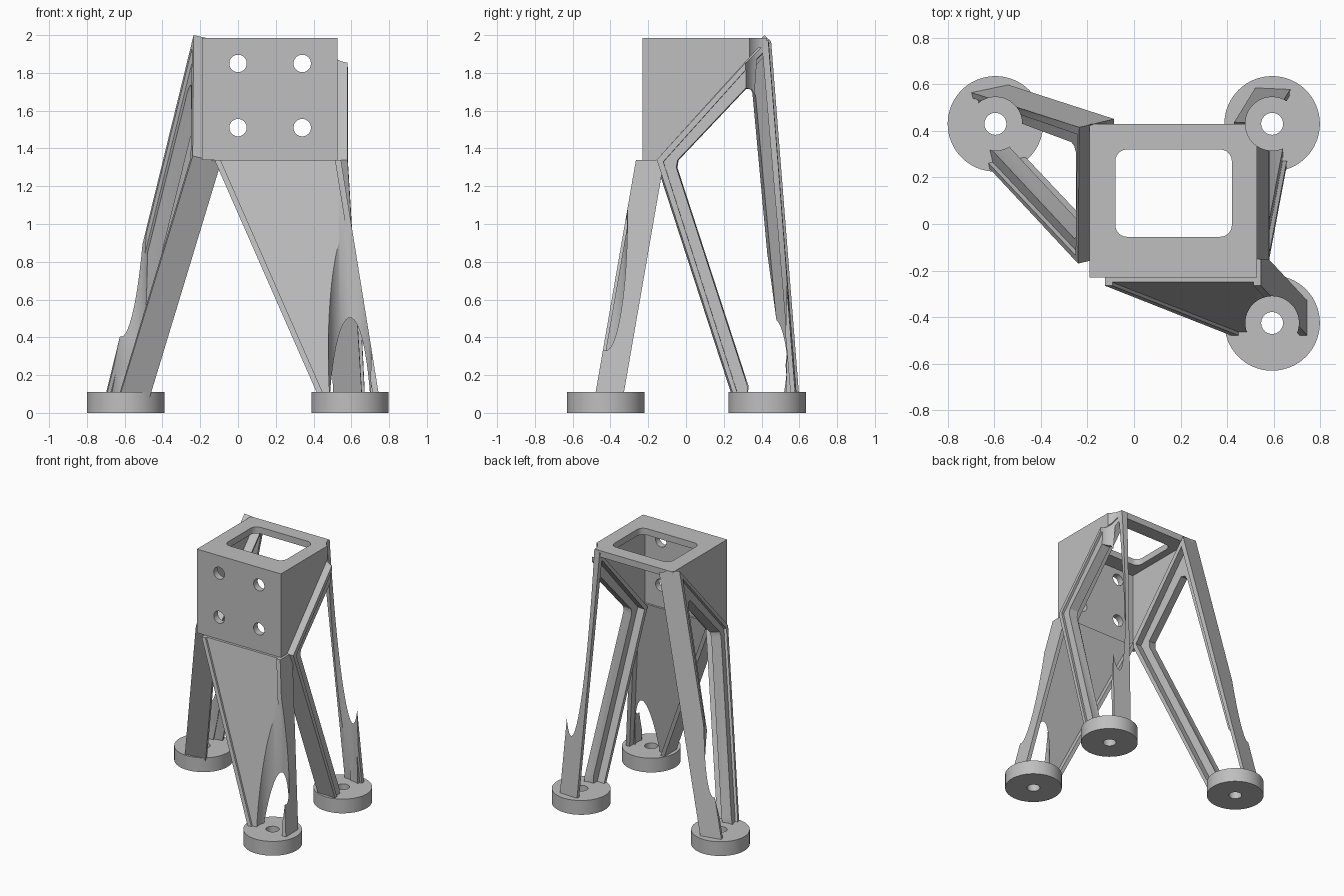
import bpy, bmesh, math
from mathutils import Vector, Matrix

if "Cube" in bpy.data.objects:
    bpy.data.objects.remove(bpy.data.objects["Cube"])

grey = bpy.data.materials.new("plain grey")
grey.use_nodes = True
grey.diffuse_color = (0.52, 0.52, 0.52, 1)
grey.node_tree.nodes["Principled BSDF"].inputs["Base Color"].default_value = grey.diffuse_color


def finish(name, bm):
    bmesh.ops.recalc_face_normals(bm, faces=bm.faces)
    mesh = bpy.data.meshes.new(name)
    bm.to_mesh(mesh)
    bm.free()
    mesh.materials.append(grey)
    obj = bpy.data.objects.new(name, mesh)
    bpy.context.collection.objects.link(obj)
    return obj


def prism(name, points, push):
    """Extrude a closed outline of 3D points along a vector."""
    bm = bmesh.new()
    face = bm.faces.new([bm.verts.new(p) for p in points])
    out = bmesh.ops.extrude_face_region(bm, geom=[face])
    moved = [v for v in out["geom"] if isinstance(v, bmesh.types.BMVert)]
    bmesh.ops.translate(bm, verts=moved, vec=push)
    return finish(name, bm)


def block(name, lo, hi, round_edges=0):
    x0, y0, z0 = lo
    x1, y1, z1 = hi
    obj = prism(name, [(x0, y0, z0), (x1, y0, z0), (x1, y1, z0), (x0, y1, z0)], (0, 0, z1 - z0))
    if round_edges:
        bm = bmesh.new()
        bm.from_mesh(obj.data)
        upright = [e for e in bm.edges if abs(e.verts[0].co.z - e.verts[1].co.z) > 0.01]
        bmesh.ops.bevel(bm, geom=upright, offset=round_edges, segments=6, profile=0.5, affect='EDGES')
        bm.to_mesh(obj.data)
        bm.free()
    return obj


def cylinder(name, centre, radius, length, turn=Matrix()):
    bm = bmesh.new()
    bmesh.ops.create_cone(bm, cap_ends=True, segments=64, radius1=radius, radius2=radius,
                          depth=length, matrix=Matrix.Translation(centre) @ turn)
    return finish(name, bm)


def cut(obj, cutters):
    bpy.context.view_layer.objects.active = obj
    for c in cutters:
        mod = obj.modifiers.new("cut", 'BOOLEAN')
        mod.operation = 'DIFFERENCE'
        mod.solver = 'EXACT'
        mod.object = c
        bpy.ops.object.modifier_apply(modifier=mod.name)


# Round feet with bolt holes, and the tool clearance above each
feet = {"right_rear": (-0.595, 0.43), "left_rear": (0.593, 0.43), "left_front": (0.593, -0.425)}
clearance, helpers, parts = {}, [], []
for name, (x, y) in feet.items():
    foot = cylinder(name + "_foot", (x, y, 0.055), 0.205, 0.11)
    hole = cylinder("bolt_cutter", (x, y, 0.05), 0.047, 0.4)
    cut(foot, [hole])
    parts.append(foot)
    clearance[name] = cylinder("clearance_cutter", (x, y, 1.15), 0.115, 2.26)
    helpers += [hole, clearance[name]]

# Open-backed head: front wall, top plate and tapered side walls
L, R, F, B, LOW, TOP = -0.19, 0.527, -0.23, 0.43, 1.34, 1.985
WALL = 0.05
front_wall = block("head_front_wall", (L, F, LOW), (R, F + WALL, TOP))
turn = Matrix.Rotation(math.pi / 2, 4, 'X')
drills = [cylinder("drill", (x, F, z), 0.046, 0.3, turn) for x in (0, 0.34) for z in (1.51, 1.85)]
cut(front_wall, drills)
top_plate = block("head_top_plate", (L, F, TOP - WALL), (R, B, TOP))
window = block("window_cutter", (-0.08, -0.055, 1.8), (0.42, 0.32, 2.1), 0.05)
cut(top_plate, [window, clearance["left_rear"]])
helpers += drills + [window]
parts += [front_wall, top_plate]
outline = [(F, LOW), (-0.155, LOW), (B, TOP), (F, TOP)]
for name, x, push in (("right", L, WALL), ("left", R, -WALL)):
    wall = prism("head_%s_wall" % name, [(x, y, z) for y, z in outline], (push, 0, 0))
    if name == "left":
        cut(wall, [clearance["left_rear"]])
    parts.append(wall)


# Rear legs: bent frame with an outer rim and a recessed web, set square to its own plane
def frame(name, corners, inward, shift_y, shift_z):
    a, b, c = (Vector(p) for p in corners)
    normal = (b - a).cross(c - a)
    normal *= inward / normal.x

    def on_plane(y, z):
        y, z = y + shift_y, z + shift_z
        return Vector((a.x - (normal.y * (y - a.y) + normal.z * (z - a.z)) / normal.x, y, z))

    end = 0.08
    outer = [(0.255, end), (-0.155, LOW), (0.43, 1.98), (0.58, end)]
    rim_inside = [(0.555, end), (0.4, 1.91), (-0.12, LOW - 0.01), (0.28, end)]
    web_inside = [(0.51, end), (0.362, 1.68), (0.345, 1.715), (0.315, 1.72),
                  (-0.045, 1.34), (-0.052, 1.3), (0.345, end)]
    for part, inside, d0, d1 in (("rim", rim_inside, 0, 0.15), ("web", web_inside, 0.018, 0.09)):
        pts = [on_plane(y, z) + normal * d0 for y, z in outer + inside]
        obj = prism("%s_leg_%s" % (name, part), pts, normal * (d1 - d0))
        cut(obj, [clearance[name]])
        parts.append(obj)


frame("right_rear", [(-0.24, -0.17, 1.36), (-0.235, 0.415, 2.0), (-0.62, 0.24, 0.11)], 1, -0.015, 0.02)
frame("left_rear", [(0.58, -0.155, LOW), (0.58, 0.43, 1.98), (0.655, 0.25, 0.11)], -1, 0, 0)

# Front leg: tapered web between two rims
FRONT_TOP, FRONT_LOW, RIM = -0.265, -0.48, 0.032


def front_strip(name, top_x, low_x, d0, d1):
    pts = [(top_x[0], FRONT_TOP + d0, LOW), (top_x[1], FRONT_TOP + d0, LOW),
           (low_x[1], FRONT_LOW + d0, 0.1), (low_x[0], FRONT_LOW + d0, 0.1)]
    obj = prism(name, pts, (0, d1 - d0, 0))
    cut(obj, [clearance["left_front"]])
    parts.append(obj)


front_strip("front_leg_web", (-0.1, 0.53), (0.44, 0.73), 0.015, 0.1)
front_strip("front_leg_right_rim", (-0.125, -0.125 + RIM), (0.42, 0.42 + RIM), 0, 0.15)
front_strip("front_leg_left_rim", (0.545 - RIM, 0.545), (0.745 - RIM, 0.745), 0, 0.15)

# Remove the cutters and shade the round surfaces
for h in helpers:
    bpy.data.objects.remove(h)
bpy.ops.object.select_all(action='DESELECT')
for p in parts:
    p.select_set(True)
bpy.context.view_layer.objects.active = parts[0]
bpy.ops.object.shade_smooth_by_angle(angle=math.radians(30))
